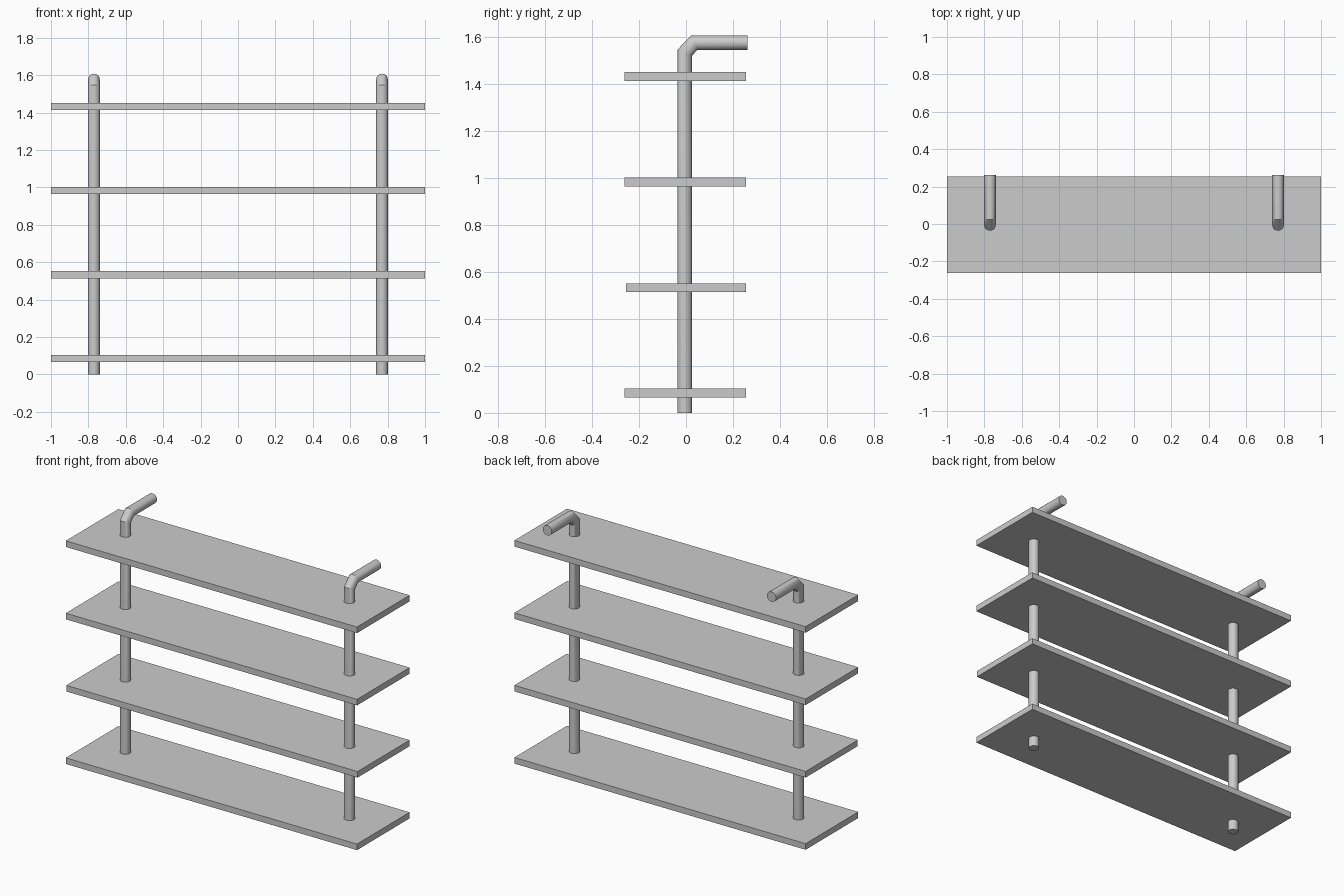
import bpy, bmesh, math
from mathutils import Vector

if "Cube" in bpy.data.objects:
    bpy.data.objects.remove(bpy.data.objects["Cube"])

SIDES = 24
RADIUS = 0.031


def finish(name, bm):
    bmesh.ops.recalc_face_normals(bm, faces=bm.faces)
    mesh = bpy.data.meshes.new(name)
    bm.to_mesh(mesh)
    bm.free()
    obj = bpy.data.objects.new(name, mesh)
    bpy.context.collection.objects.link(obj)
    return obj


def board(name, y0, y1, z0, z1):
    bm = bmesh.new()
    bmesh.ops.create_cube(bm, size=1)
    for v in bm.verts:
        v.co = (v.co.x * 2, (y0 + y1) / 2 + v.co.y * (y1 - y0),
                (z0 + z1) / 2 + v.co.z * (z1 - z0))
    return finish(name, bm)


def bent_pole(name, x, path):
    """Round tube along a path in the yz plane, with mitred corners."""
    bm = bmesh.new()
    pts = [Vector(p) for p in path]
    rings = []
    for i, p in enumerate(pts):
        a = (p - pts[i - 1]).normalized() if i else (pts[1] - p).normalized()
        b = (pts[i + 1] - p).normalized() if i < len(pts) - 1 else a
        t = (a + b).normalized()
        n = Vector((-t.y, t.x)) * (RADIUS / t.dot(a))
        ring = []
        for k in range(SIDES):
            ang = 2 * math.pi * k / SIDES
            q = p + n * math.cos(ang)
            ring.append(bm.verts.new((x + RADIUS * math.sin(ang), q.x, q.y)))
        rings.append(ring)
    for r, s in zip(rings, rings[1:]):
        for k in range(SIDES):
            j = (k + 1) % SIDES
            bm.faces.new((r[k], r[j], s[j], s[k]))
    bm.faces.new(rings[0])
    bm.faces.new(rings[-1])
    obj = finish(name, bm)
    bpy.ops.object.select_all(action='DESELECT')
    obj.select_set(True)
    bpy.context.view_layer.objects.active = obj
    bpy.ops.object.shade_smooth_by_angle(angle=math.radians(30))


# Four shelves
for i, z in enumerate((0.085, 0.533, 0.983, 1.432)):
    board(f"shelf_{i + 1}", -0.256 if i == 1 else -0.261, 0.255, z - 0.019, z + 0.019)

# Two upright poles bent back toward the wall at the top
pole_path = [(-0.005, 0), (-0.005, 1.535), (0.036, 1.577), (0.261, 1.577)]
for side, x in (("left", -0.77), ("right", 0.77)):
    bent_pole(f"{side}_pole", x, pole_path)
